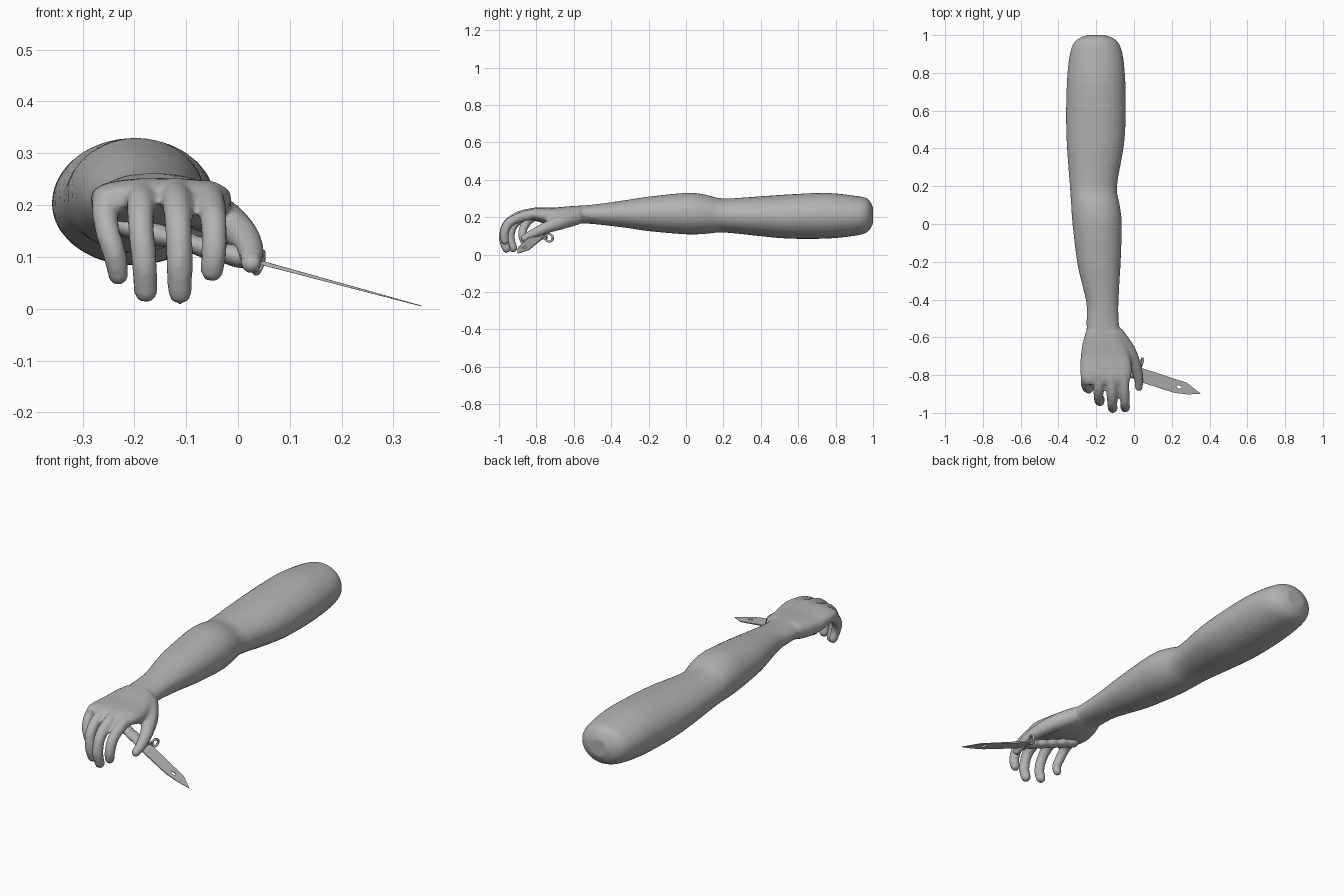
import bpy, bmesh, math
from mathutils import Vector, Matrix

if "Cube" in bpy.data.objects:
    bpy.data.objects.remove(bpy.data.objects["Cube"])

grey = bpy.data.materials.new("plain grey")
grey.diffuse_color = (0.45, 0.45, 0.45, 1)
grey.use_nodes = True
grey.node_tree.nodes["Principled BSDF"].inputs["Base Color"].default_value = grey.diffuse_color


def make(name, bm, angle=None):
    bmesh.ops.recalc_face_normals(bm, faces=bm.faces)
    me = bpy.data.meshes.new(name)
    bm.to_mesh(me)
    bm.free()
    ob = bpy.data.objects.new(name, me)
    bpy.context.collection.objects.link(ob)
    me.materials.append(grey)
    if angle:
        bpy.ops.object.select_all(action='DESELECT')
        ob.select_set(True)
        bpy.context.view_layer.objects.active = ob
        bpy.ops.object.shade_smooth_by_angle(angle=math.radians(angle))
    return ob


def spline(rows, steps):
    """Catmull-Rom through rows of numbers."""
    out = []
    for i in range(len(rows) - 1):
        a, b, c, d = (Vector(rows[max(0, min(len(rows) - 1, k))]) for k in range(i - 1, i + 3))
        for s in range(steps):
            t = s / steps
            out.append(0.5 * (2 * b + (c - a) * t + (2 * a - 5 * b + 4 * c - d) * t * t
                              + (3 * b - a - 3 * c + d) * t ** 3))
    return out + [Vector(rows[-1])]


def loft(bm, rings):
    loops = [[bm.verts.new(p) for p in r] for r in rings]
    n = len(loops[0])
    for a, b in zip(loops, loops[1:]):
        for i in range(n):
            bm.faces.new((a[i], a[(i + 1) % n], b[(i + 1) % n], b[i]))
    bm.faces.new(loops[0])
    bm.faces.new(loops[-1])


def limb(bm, rows, power, steps=3):
    """Rows: y, left, right, bottom, top of each cross-section."""
    rings = []
    smooth = [list(r) + [0] for r in rows]
    for y, l, r, b, t, _ in spline(smooth, steps):
        ring = []
        for i in range(28):
            a = math.tau * i / 28
            c, s = math.cos(a), math.sin(a)
            ring.append(((l + r) / 2 + (r - l) / 2 * math.copysign(abs(c) ** power, c), y,
                         (b + t) / 2 + (t - b) / 2 * math.copysign(abs(s) ** power, s)))
        rings.append(ring)
    loft(bm, rings)


def digit(bm, rows):
    """Rows: x, y, z, radius; a chain of balls fused by the remesh."""
    for x, y, z, r in spline(rows, 7):
        bmesh.ops.create_icosphere(bm, subdivisions=2, radius=r,
                                   matrix=Matrix.Translation((x, y, z)))


# Arm: upper arm, elbow, forearm, wrist
bm = bmesh.new()
limb(bm, [(1.0, -.25, -.15, .165, .255), (.97, -.31, -.09, .12, .30), (.9, -.34, -.06, .10, .315),
          (.75, -.356, -.045, .085, .33), (.55, -.36, -.044, .085, .322), (.4, -.355, -.055, .098, .312),
          (.2, -.34, -.09, .118, .30), (.1, -.333, -.075, .11, .322), (0, -.326, -.064, .108, .33),
          (-.2, -.302, -.07, .125, .31), (-.3, -.28, -.076, .14, .295), (-.42, -.252, -.082, .155, .277),
          (-.52, -.252, -.08, .165, .265), (-.6, -.25, -.07, .165, .26)], 1.0)

# Palm and back of the hand
limb(bm, [(-.57, -.255, -.07, .165, .262), (-.63, -.272, -.045, .155, .258), (-.7, -.282, -.02, .155, .252),
          (-.77, -.285, -.012, .17, .252), (-.82, -.28, -.018, .185, .248), (-.85, -.265, -.03, .195, .235)], .75)

# Four curled fingers and the thumb
digit(bm, [(-.058, -.79, .218, .032), (-.052, -.87, .205, .029), (-.047, -.945, .17, .027),
           (-.046, -.972, .115, .026), (-.05, -.968, .074, .024)])
digit(bm, [(-.12, -.80, .222, .033), (-.118, -.89, .205, .030), (-.115, -.955, .16, .028),
           (-.113, -.975, .09, .027), (-.112, -.96, .032, .025)])
digit(bm, [(-.185, -.79, .222, .032), (-.188, -.87, .205, .029), (-.187, -.925, .155, .027),
           (-.181, -.94, .09, .026), (-.178, -.925, .035, .025)])
digit(bm, [(-.25, -.77, .215, .03), (-.257, -.83, .195, .027), (-.252, -.865, .15, .025),
           (-.238, -.875, .105, .024), (-.231, -.862, .066, .022)])
digit(bm, [(-.09, -.59, .20, .045), (-.035, -.665, .175, .042), (.006, -.745, .145, .033),
           (.024, -.81, .115, .027), (.026, -.865, .087, .022)])
arm = make("arm_and_hand", bm)
rm = arm.modifiers.new("fuse", 'REMESH')
rm.mode = 'VOXEL'
rm.voxel_size = 0.008
rm.use_smooth_shade = True
sm = arm.modifiers.new("soften", 'SMOOTH')
sm.factor = 0.5
sm.iterations = 7

# Knife frame: u along the blade, w across it, n through its thickness
u = Vector((.315, -.10, -.085)).normalized()
w = (Vector((0, 1, 0)) - u * u.y).normalized()
n = u.cross(w)
frame = Matrix((u, w, n)).transposed().to_4x4()
frame.translation = (.04, -.80, .09)

# Blade with an oval hole, tapering to its point
bm = bmesh.new()
outline = [(-.03, -.03), (0, -.036), (.2, -.037), (.27, -.024), (.34, 0), (.25, .034), (0, .036), (-.03, .03)]
hole = [(.215 + .015 * math.cos(math.tau * i / 12), .009 * math.sin(math.tau * i / 12)) for i in range(12)]
edges = []
for pts in (outline, hole):
    vs = [bm.verts.new((x, y, -.004)) for x, y in pts]
    edges += [bm.edges.new((vs[i], vs[(i + 1) % len(vs)])) for i in range(len(vs))]
bmesh.ops.triangle_fill(bm, edges=edges, use_beauty=True)
ext = bmesh.ops.extrude_face_region(bm, geom=bm.faces[:])
bmesh.ops.translate(bm, verts=[v for v in ext["geom"] if isinstance(v, bmesh.types.BMVert)], vec=(0, 0, .008))
for v in bm.verts:
    v.co.z *= 1 - .8 * max(0, v.co.x) / .34
make("blade", bm).matrix_world = frame

# Ribbed grip
bm = bmesh.new()
rings = []
for i in range(41):
    x = -.295 + .275 * i / 40
    r = .021 + .004 * abs(math.sin(math.pi * i / 8))
    r *= .6 if i in (0, 40) else 1
    rings.append([(x, 1.25 * r * math.cos(math.tau * k / 16), .85 * r * math.sin(math.tau * k / 16))
                  for k in range(16)])
loft(bm, rings)
make("grip", bm, 40).matrix_world = frame

# Crossguard
bm = bmesh.new()
bmesh.ops.create_cube(bm, size=1, matrix=Matrix.Translation((-.02, .005, 0)) @ Matrix.Diagonal((.016, .10, .024, 1)))
bmesh.ops.bevel(bm, geom=bm.edges[:], offset=.004, segments=2, affect='EDGES')
make("crossguard", bm, 40).matrix_world = frame

# Ring on the guard
bm = bmesh.new()
N, M = 24, 8
grid = [[bm.verts.new((.006 * math.sin(math.tau * j / M),
                       (.021 + .006 * math.cos(math.tau * j / M)) * math.cos(math.tau * i / N),
                       (.021 + .006 * math.cos(math.tau * j / M)) * math.sin(math.tau * i / N)))
         for j in range(M)] for i in range(N)]
for i in range(N):
    for j in range(M):
        bm.faces.new((grid[i][j], grid[(i + 1) % N][j], grid[(i + 1) % N][(j + 1) % M], grid[i][(j + 1) % M]))
make("guard_ring", bm, 60).matrix_world = frame @ Matrix.Translation((-.02, .065, 0))
